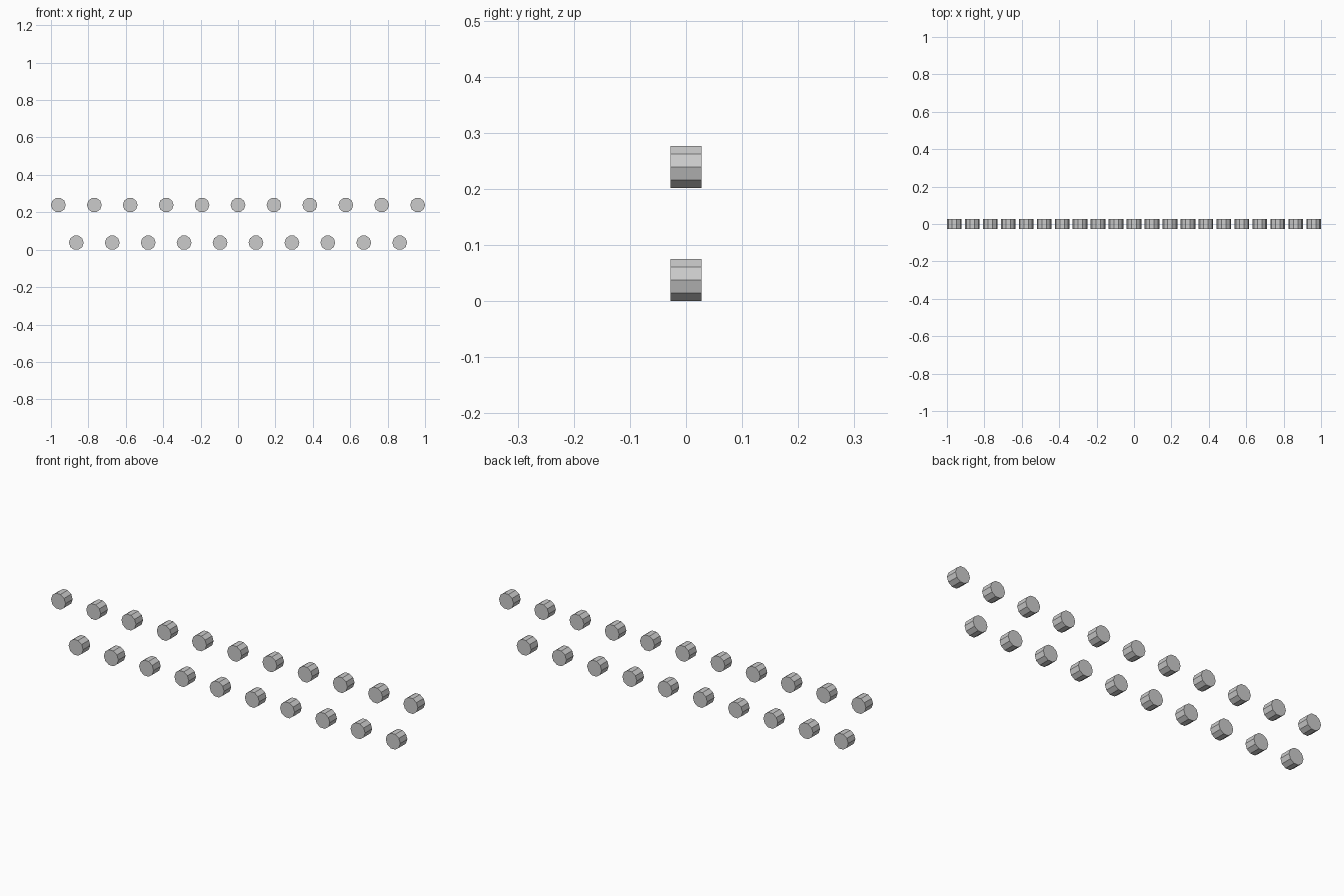
import bpy
import math

if "Cube" in bpy.data.objects:
    bpy.data.objects.remove(bpy.data.objects["Cube"])

RADIUS = 0.0395
DEPTH = 0.0555
SIDES = 10
APOTHEM = RADIUS * math.cos(math.pi / SIDES)
SPACING = (2 - 2 * RADIUS) / 10
ROW_GAP = 0.2015


def peg(name, x, z):
    # ten-sided peg lying along y, resting on a flat facet
    bpy.ops.mesh.primitive_cylinder_add(vertices=SIDES, radius=RADIUS, depth=DEPTH)
    obj = bpy.context.object
    obj.name = name
    for v in obj.data.vertices:
        px, py, pz = v.co
        # turn the axis to y with corners pointing left and right
        v.co = (py, pz, px)
    obj.location = (x, 0, z)


def row(name, count, z):
    for i in range(count):
        peg(f"{name}_{i + 1}", (i - (count - 1) / 2) * SPACING, z)


# two staggered rows
row("lower_peg", 10, APOTHEM)
row("upper_peg", 11, APOTHEM + ROW_GAP)
